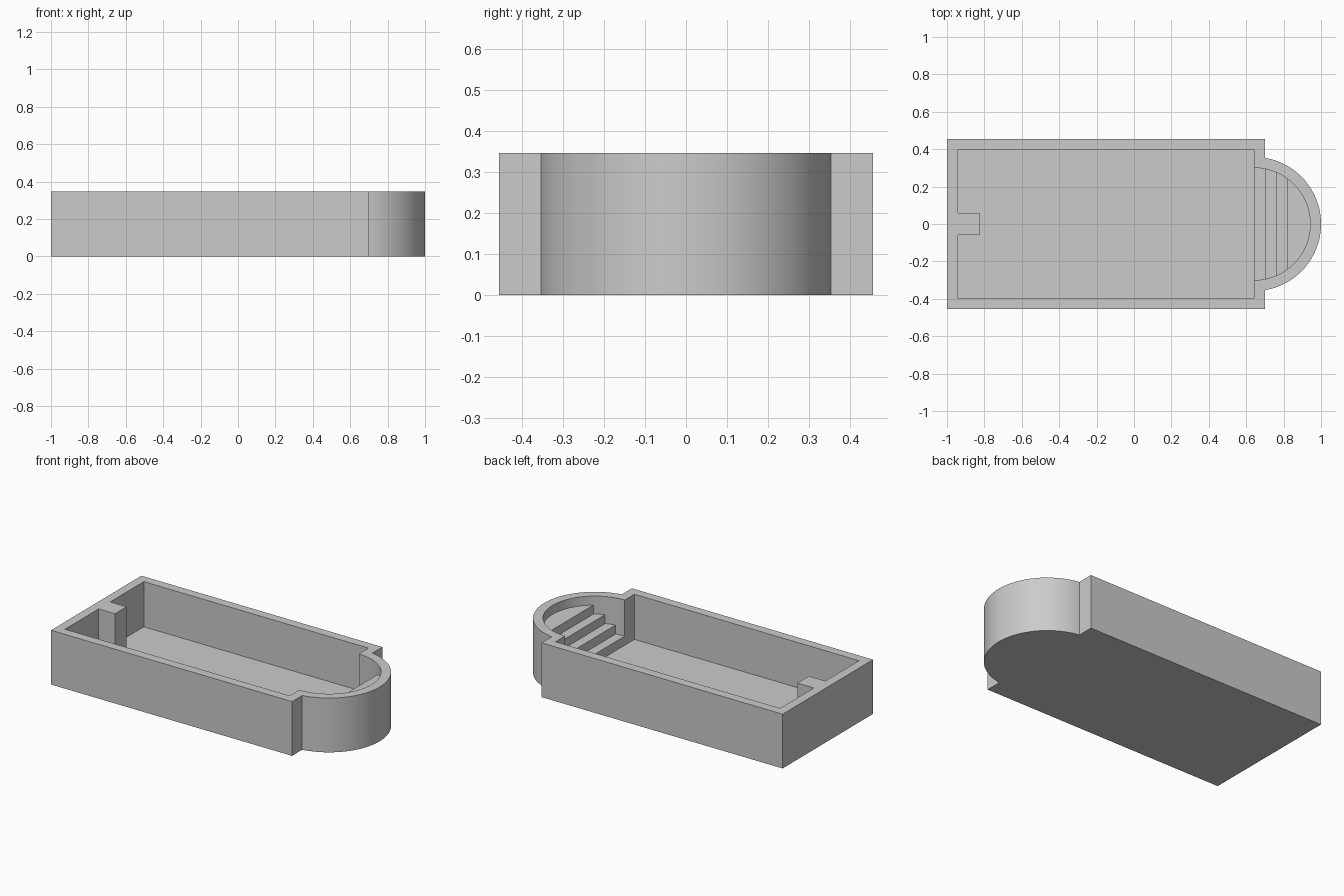
import bpy, bmesh
from math import acos, cos, sin, pi, radians
from mathutils import Matrix

cube = bpy.data.objects.get("Cube")
if cube:
    bpy.data.objects.remove(cube, do_unlink=True)

# Main dimensions
WALL = 0.058
TOP = 0.346
FLOOR = WALL
HALF_WIDTH = 0.455
MAIN_END = 0.7
ARC_X = MAIN_END - WALL          # centre of the rounded end
OUTER_R = 1 - ARC_X
INNER_R = OUTER_R - WALL
EDGES = [ARC_X + 0.06 * i for i in range(4)]             # step risers
LEVELS = [FLOOR + (TOP - FLOOR) * i / 5 for i in range(5)]  # floor, treads


def arc(radius, start, end, count):
    """Points on the rounded end, both ends included."""
    angles = [start + (end - start) * i / count for i in range(count + 1)]
    return [(ARC_X + radius * cos(a), radius * sin(a)) for a in angles]


bm = bmesh.new()


def face(points):
    bm.faces.new([bm.verts.new(p) for p in points])


def flat(points, z):
    face([(x, y, z) for x, y in points])


# Outer outline of the half with positive y
start = acos((MAIN_END - ARC_X) / OUTER_R)
outer = [(-1, 0), (-1, HALF_WIDTH), (MAIN_END, HALF_WIDTH)]
outer += arc(OUTER_R, start, 0, 32)

# Inner outline, split into the main basin and one run per step
inner_x, inner_y = -1 + WALL, HALF_WIDTH - WALL
pillar_x = inner_x + 2 * WALL
basin = [(pillar_x, 0), (pillar_x, WALL), (inner_x, WALL),
         (inner_x, inner_y), (ARC_X, inner_y), (ARC_X, INNER_R)]
angles = [acos((e - ARC_X) / INNER_R) for e in EDGES] + [0]
runs = [basin]
for a, b in zip(angles, angles[1:]):
    runs.append(arc(INNER_R, a, b, max(4, round((a - b) / (pi / 64)))))
inner = basin + [p for run in runs[1:] for p in run[1:]]

# Underside, outer walls and rim
flat(outer, 0)
for (ax, ay), (bx, by) in zip(outer, outer[1:]):
    face([(ax, ay, 0), (bx, by, 0), (bx, by, TOP), (ax, ay, TOP)])
flat(outer + inner[::-1], TOP)

# Floor, treads, risers and inner walls
for i, run in enumerate(runs):
    z = LEVELS[i]
    last = i == len(runs) - 1
    closing = [] if last else [(EDGES[i], 0)]
    if i:
        closing.append((EDGES[i - 1], 0))
    flat(run + closing, z)
    if not last:
        x, y = run[-1]
        face([(x, 0, z), (x, y, z), (x, y, LEVELS[i + 1]), (x, 0, LEVELS[i + 1])])
    for j, ((ax, ay), (bx, by)) in enumerate(zip(run, run[1:])):
        wall = [(ax, ay, TOP), (ax, ay, z), (bx, by, z)]
        if j == len(run) - 2 and not last:
            wall.append((bx, by, LEVELS[i + 1]))
        face(wall + [(bx, by, TOP)])

# Mirror to the other half and weld
bmesh.ops.remove_doubles(bm, verts=bm.verts[:], dist=0.0001)
copy = bmesh.ops.duplicate(bm, geom=bm.verts[:] + bm.edges[:] + bm.faces[:])
copied = [g for g in copy["geom"] if isinstance(g, bmesh.types.BMVert)]
bmesh.ops.transform(bm, matrix=Matrix.Scale(-1, 4, (0, 1, 0)), verts=copied)
bmesh.ops.remove_doubles(bm, verts=bm.verts[:], dist=0.0001)
bmesh.ops.recalc_face_normals(bm, faces=bm.faces[:])

mesh = bpy.data.meshes.new("pool_basin")
bm.to_mesh(mesh)
bm.free()
pool = bpy.data.objects.new("pool_basin", mesh)
bpy.context.collection.objects.link(pool)

# Plain grey
grey = bpy.data.materials.new("grey")
grey.use_nodes = True
colour = (0.6, 0.6, 0.6, 1)
grey.diffuse_color = colour
grey.node_tree.nodes["Principled BSDF"].inputs["Base Color"].default_value = colour
mesh.materials.append(grey)

# Smooth rounded walls, sharp corners
bpy.ops.object.select_all(action="DESELECT")
pool.select_set(True)
bpy.context.view_layer.objects.active = pool
bpy.ops.object.shade_smooth_by_angle(angle=radians(30))
